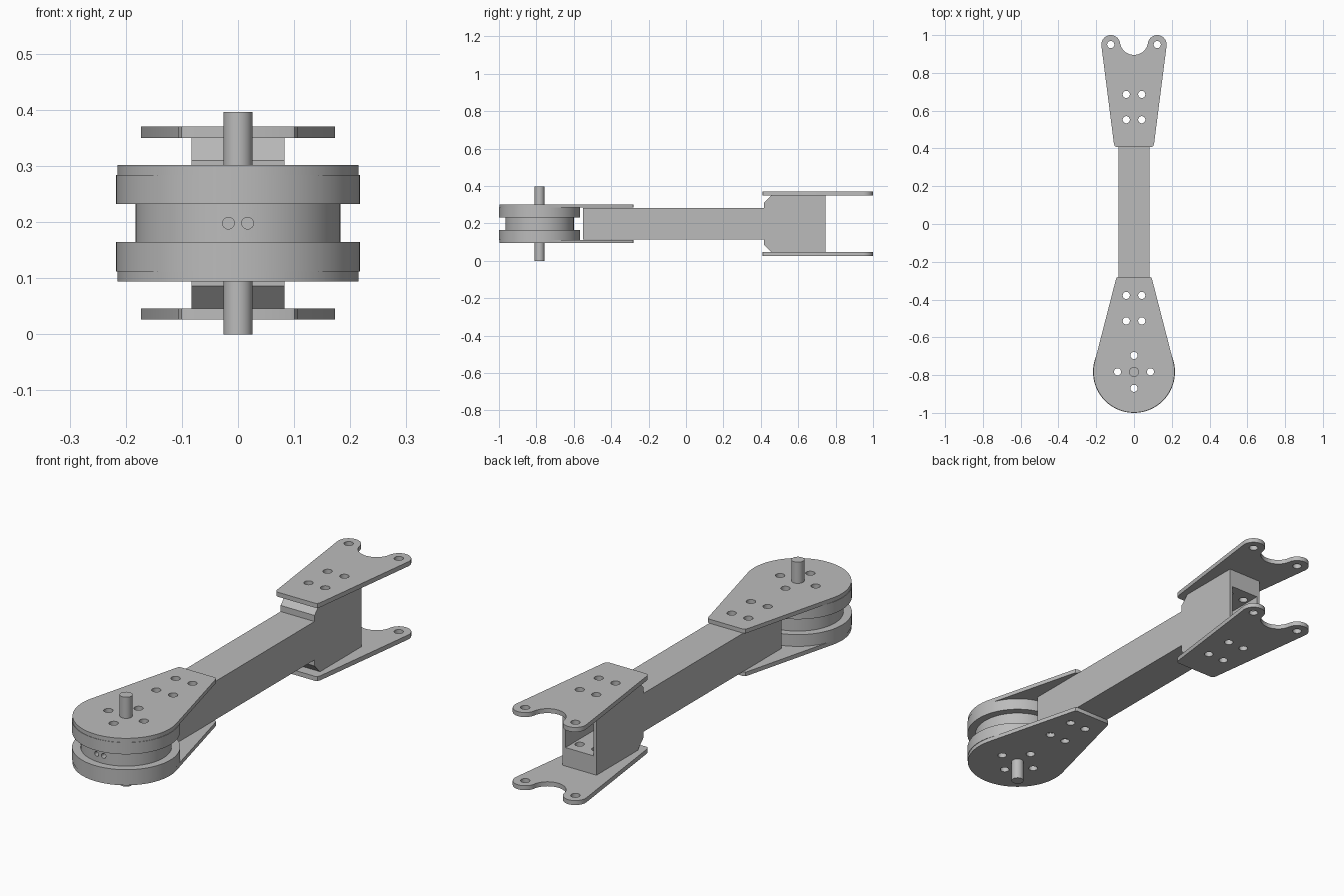
import bpy, bmesh
from math import sin, cos, radians, atan2, degrees, acos, hypot
from mathutils import Matrix

if "Cube" in bpy.data.objects:
    bpy.data.objects.remove(bpy.data.objects["Cube"])

MID = 0.198          # height of the symmetry plane
HUB = -0.783         # y of the pivot shaft

grey = bpy.data.materials.new("machined grey")
grey.use_nodes = True
grey.diffuse_color = (0.5, 0.5, 0.5, 1)
grey.node_tree.nodes["Principled BSDF"].inputs["Base Color"].default_value = (0.5, 0.5, 0.5, 1)
parts = []


def finish(name, bm):
    bmesh.ops.recalc_face_normals(bm, faces=bm.faces)
    mesh = bpy.data.meshes.new(name)
    bm.to_mesh(mesh)
    bm.free()
    mesh.materials.append(grey)
    ob = bpy.data.objects.new(name, mesh)
    bpy.context.collection.objects.link(ob)
    parts.append(ob)
    return ob


def prism(name, outline, low, high, axis="z"):
    """Extrude a closed outline along z (xy outline) or x (yz outline)."""
    place = (lambda a, b, c: (a, b, c)) if axis == "z" else (lambda a, b, c: (c, a, b))
    bm = bmesh.new()
    face = bm.faces.new([bm.verts.new(place(a, b, low)) for a, b in outline])
    new = bmesh.ops.extrude_face_region(bm, geom=[face])["geom"]
    verts = [v for v in new if isinstance(v, bmesh.types.BMVert)]
    bmesh.ops.translate(bm, verts=verts, vec=place(0, 0, high - low))
    return finish(name, bm)


def box(name, x, y0, y1, z0, z1):
    return prism(name, [(-x, y0), (x, y0), (x, y1), (-x, y1)], z0, z1)


def arc(cx, cy, r, start, end, n):
    angles = [radians(start + (end - start) * i / n) for i in range(n + 1)]
    return [(cx + r * cos(a), cy + r * sin(a)) for a in angles]


def disc(name, r, low, high):
    return prism(name, arc(0, HUB, r, 0, 360, 96)[:-1], low, high)


def mirrored(half):
    """Complete an outline whose right half is given."""
    return half + [(-x, y) for x, y in reversed(half) if abs(x) > 1e-5]


def cutter(name, build):
    ob = build(name)
    parts.remove(ob)
    ob.hide_render = True
    return ob


def cylinders(places, r, depth, turn=Matrix()):
    def build(name):
        bm = bmesh.new()
        for p in places:
            bmesh.ops.create_cone(bm, cap_ends=True, segments=24, radius1=r, radius2=r,
                                  depth=depth, matrix=Matrix.Translation(p) @ turn)
        return finish(name, bm)
    return build


def cut(ob, tool):
    mod = ob.modifiers.new("cut", "BOOLEAN")
    mod.operation, mod.solver, mod.object = "DIFFERENCE", "EXACT", tool
    bpy.context.view_layer.update()
    mesh = bpy.data.meshes.new_from_object(ob.evaluated_get(bpy.context.evaluated_depsgraph_get()))
    ob.modifiers.clear()
    ob.data = mesh


# Hub plate outline: round end tangent to two straight sides
R = 0.215
cx, cy = 0.096, -0.294
dx, dy = cx, cy - HUB
tangent = degrees(atan2(dy, dx) - acos(R / hypot(dx, dy)))
hub_outline = mirrored([(0.083, -0.28), (0.092, -0.284), (cx, cy)]
                       + arc(0, HUB, R, tangent, -90, 40))

# Fork plate outline: two lobes joined by a round notch
notch_r, notch_y = 0.0745, 0.9695
fork_outline = mirrored([(0.092, 0.408), (0.101, 0.412), (0.106, 0.423)]
                        + arc(0.123, 0.95, 0.05, -7, 171, 24)
                        + arc(0, notch_y, notch_r, -9, -90, 14)[1:])

# Square tube arm
arm = box("arm_tube", 0.083, -0.55, 0.745, MID - 0.085, MID + 0.085)
bore = cutter("tube_bore", lambda n: box(n, 0.069, -0.6, 0.8, MID - 0.07, MID + 0.07))
cut(arm, bore)

# Parts repeated above and below the symmetry plane
for side, s in (("upper", 1), ("lower", -1)):
    def span(a, b):
        return sorted((MID + s * a, MID + s * b))
    prism(side + "_hub_plate", hub_outline, *span(0.086, 0.104))
    disc(side + "_hub_flange", 0.217, *span(0.034, 0.086))
    prism(side + "_fork_plate", fork_outline, *span(0.152, 0.172))
    spacer = [(0.417, 0.085), (0.417, 0.112), (0.456, 0.152), (0.745, 0.152), (0.745, 0.085)]
    prism(side + "_fork_spacer", [(y, MID + s * h) for y, h in spacer], -0.083, 0.083, "x")
core = disc("hub_core", 0.183, MID - 0.034, MID + 0.034)

# Bolt holes through the whole stack
holes = [(x, y, MID) for x in (-0.041, 0.041) for y in (-0.513, -0.378, 0.552, 0.686)]
holes += [(x, 0.95, MID) for x in (-0.123, 0.123)]
holes += [(0.087, HUB, MID), (-0.087, HUB, MID), (0, HUB + 0.087, MID), (0, HUB - 0.087, MID)]
bolts = cutter("bolt_holes", cylinders(holes, 0.019, 0.6))
for ob in parts:
    cut(ob, bolts)

# Small radial holes in the hub core
screws = cutter("screw_holes", cylinders([(x, HUB - 0.19, MID) for x in (-0.017, 0.017)],
                                         0.0105, 0.12, Matrix.Rotation(radians(90), 4, "X")))
cut(core, screws)
for tool in (bore, bolts, screws):
    bpy.data.objects.remove(tool)

# Pivot shaft
disc("pivot_shaft", 0.026, 0, 2 * MID)

bpy.ops.object.select_all(action="DESELECT")
for ob in parts:
    ob.select_set(True)
bpy.context.view_layer.objects.active = parts[0]
bpy.ops.object.shade_smooth_by_angle(angle=radians(30))
